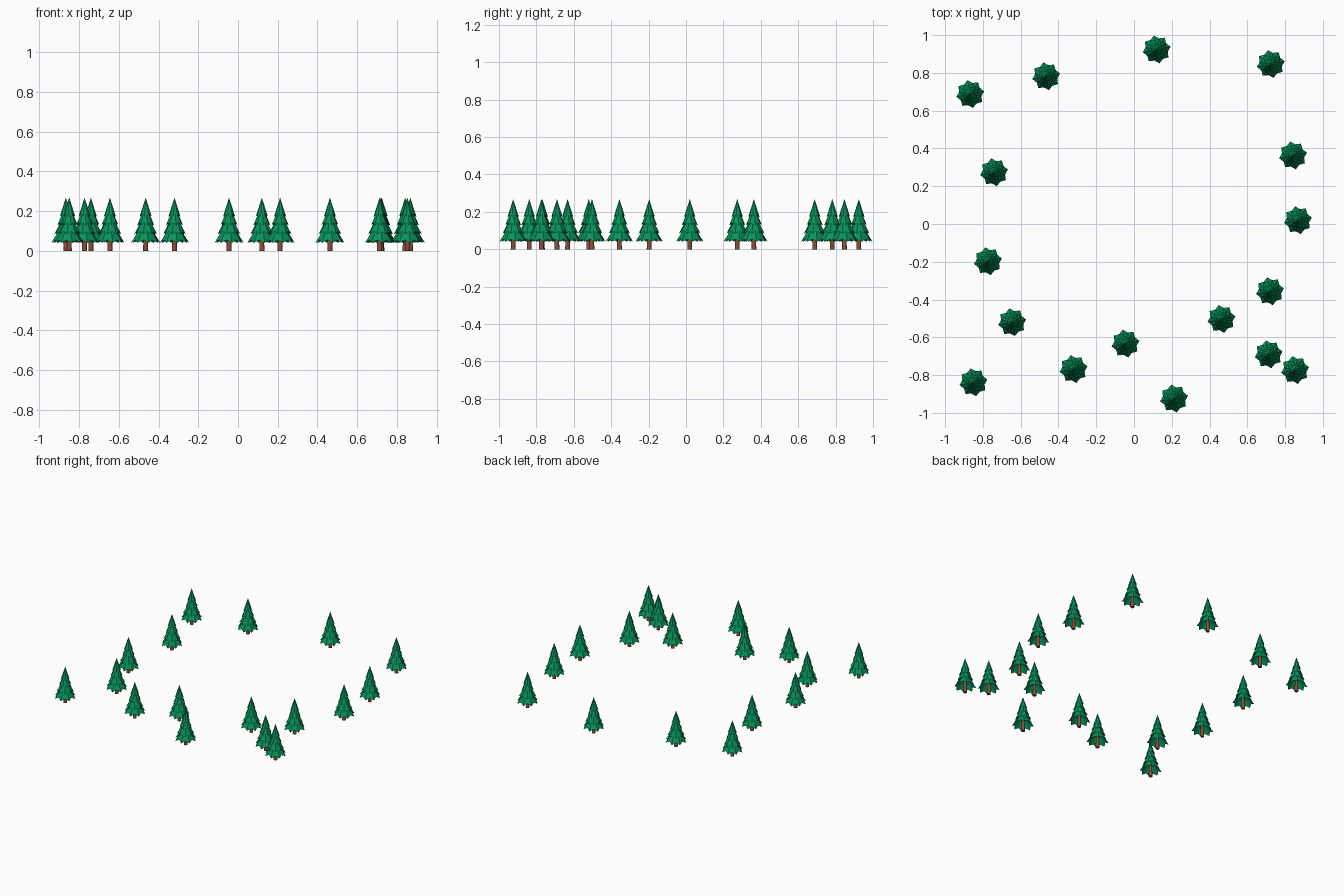
import bpy, bmesh, math
from mathutils import Matrix

if "Cube" in bpy.data.objects:
    bpy.data.objects.remove(bpy.data.objects["Cube"])


def material(name, rgb):
    m = bpy.data.materials.new(name)
    m.diffuse_color = (*rgb, 1)
    m.use_nodes = True
    m.node_tree.nodes["Principled BSDF"].inputs["Base Color"].default_value = m.diffuse_color
    return m


GREEN = material("pine green", (0.002, 0.29, 0.105))
BROWN = material("bark brown", (0.25, 0.078, 0.045))

POINTS = 8
# tier: tip height, tip radius, peak height, peak radius, twist, hollow depth
TIERS = [
    (0.040, 0.075, 0.125, 0.022, 0.0, 0.075),
    (0.083, 0.059, 0.165, 0.016, 0.5, 0.05),
    (0.128, 0.044, 0.208, 0.010, 0.0, 0.04),
    (0.172, 0.031, 0.268, 0.000, 0.5, 0.03),
]


def add_tier(bm, tip_z, tip_r, peak_z, peak_r, twist, hollow):
    """Star-shaped drooping skirt of branches with a hollow underside."""
    ring, upper = [], []
    n = POINTS * 2
    for i in range(n):
        a = (i / 2 + twist + 0.25) * math.tau / POINTS
        outer = i % 2 == 0
        r = tip_r * (1.0 if outer else 0.8)
        z = tip_z + (0.0 if outer else 0.014)
        ring.append(bm.verts.new((r * math.cos(a), r * math.sin(a), z)))
        if peak_r:
            upper.append(bm.verts.new((peak_r * math.cos(a), peak_r * math.sin(a), peak_z)))
    peak = None if peak_r else bm.verts.new((0, 0, peak_z))
    under = bm.verts.new((0, 0, tip_z + hollow))
    for i in range(n):
        j = (i + 1) % n
        if peak:
            bm.faces.new((ring[i], ring[j], peak))
        else:
            bm.faces.new((ring[i], ring[j], upper[j], upper[i]))
        bm.faces.new((ring[j], ring[i], under))


# foliage mesh shared by all trees
bm = bmesh.new()
for t in TIERS:
    add_tier(bm, *t)
foliage = bpy.data.meshes.new("foliage")
bm.to_mesh(foliage)
bm.free()
foliage.materials.append(GREEN)

# trunk mesh shared by all trees
bm = bmesh.new()
bmesh.ops.create_cone(bm, cap_ends=True, segments=16, radius1=0.013, radius2=0.010,
                      depth=0.11, matrix=Matrix.Translation((0, 0, 0.055)))
for f in bm.faces:
    f.smooth = len(f.verts) == 4
trunk = bpy.data.meshes.new("trunk")
bm.to_mesh(trunk)
bm.free()
trunk.materials.append(BROWN)

# tree positions around the clearing
SPOTS = [
    (-0.867, 0.688), (-0.465, 0.782), (0.12, 0.924), (0.724, 0.847),
    (0.842, 0.363), (0.868, 0.02), (-0.741, 0.274), (-0.773, -0.197),
    (-0.645, -0.52), (-0.85, -0.838), (-0.32, -0.768), (-0.045, -0.633),
    (0.212, -0.924), (0.463, -0.503), (0.72, -0.356), (0.713, -0.69), (0.853, -0.773),
]
for k, (x, y) in enumerate(SPOTS, 1):
    for part, mesh in (("foliage", foliage), ("trunk", trunk)):
        ob = bpy.data.objects.new(f"tree_{k:02d}_{part}", mesh)
        ob.location = (x, y, 0)
        bpy.context.collection.objects.link(ob)
